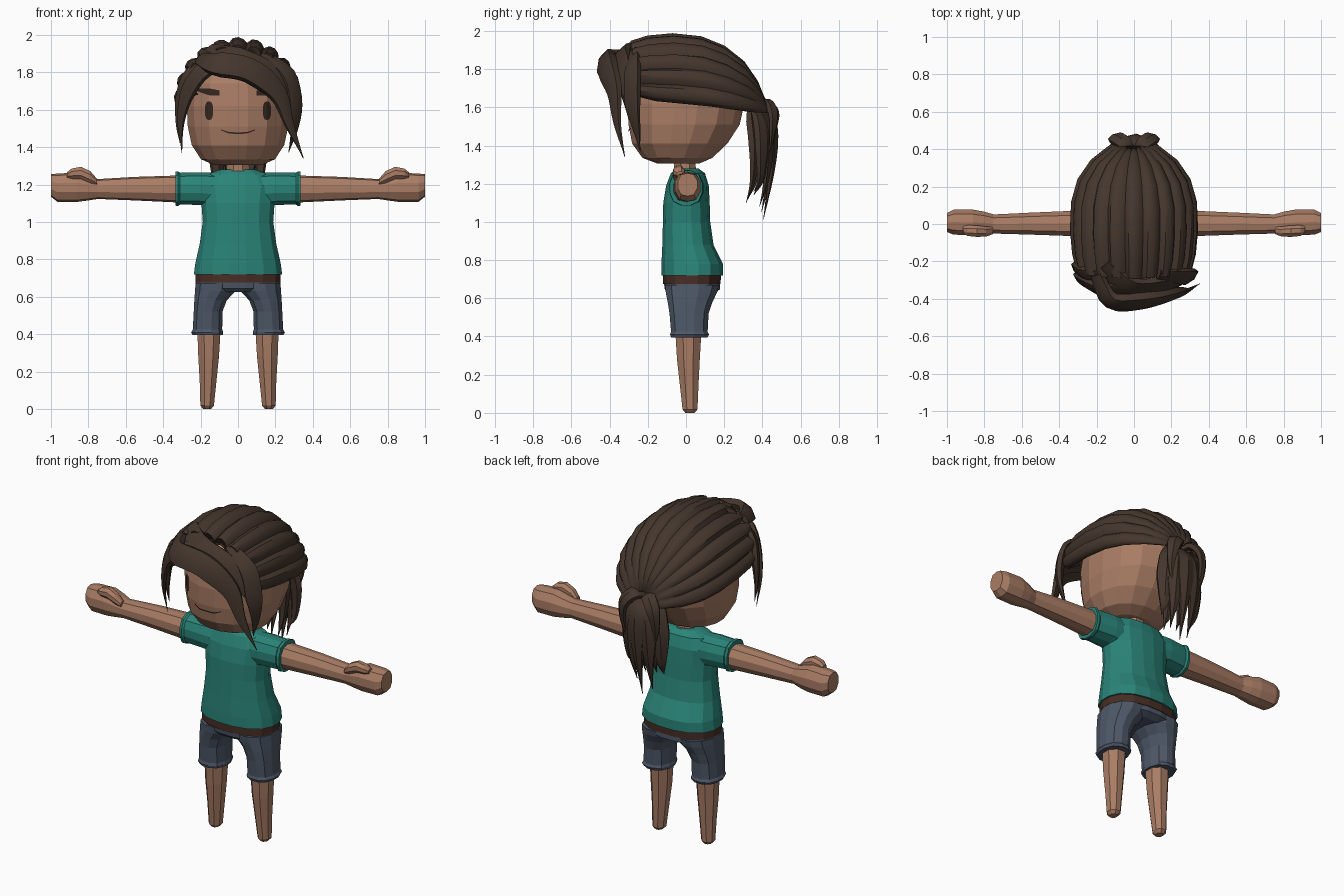
import bpy, bmesh, math
from mathutils import Vector as V
from mathutils.bvhtree import BVHTree

if "Cube" in bpy.data.objects:
    bpy.data.objects.remove(bpy.data.objects["Cube"])


def material(name, rgb):
    m = bpy.data.materials.new(name)
    m.use_nodes = True
    m.diffuse_color = (*rgb, 1)
    m.node_tree.nodes["Principled BSDF"].inputs["Base Color"].default_value = (*rgb, 1)
    return m


SKIN = material("warm skin", (0.40, 0.205, 0.13))
HAIR = material("dark brown hair", (0.058, 0.037, 0.026))
SHIRT = material("teal cloth", (0.023, 0.231, 0.188))
DENIM = material("slate denim", (0.076, 0.098, 0.138))
BELT = material("brown leather", (0.065, 0.027, 0.018))
INK = material("dark feature", (0.035, 0.02, 0.015))
HEAD_CENTRE = V((0, 0, 1.62))


def loft(name, rings, mat, closed=True, smooth=False):
    """Skin a list of point rings, with capped ends when closed."""
    bm = bmesh.new()
    rows = [[bm.verts.new(p) for p in r] for r in rings]
    n = len(rows[0])
    for a, b in zip(rows, rows[1:]):
        for i in range(n if closed else n - 1):
            j = (i + 1) % n
            bm.faces.new((a[i], a[j], b[j], b[i]))
    if closed:
        bm.faces.new(rows[0])
        bm.faces.new(rows[-1])
    bmesh.ops.recalc_face_normals(bm, faces=bm.faces)
    return finish(name, bm, mat, smooth)


def finish(name, bm, mat, smooth=False):
    me = bpy.data.meshes.new(name)
    bm.to_mesh(me)
    bm.free()
    me.materials.append(mat)
    ob = bpy.data.objects.new(name, me)
    bpy.context.collection.objects.link(ob)
    if smooth:
        bpy.ops.object.select_all(action="DESELECT")
        ob.select_set(True)
        bpy.context.view_layer.objects.active = ob
        bpy.ops.object.shade_smooth_by_angle(angle=math.radians(35))
    return ob


def ring(c, u, v, n=12, box=2.0):
    """Superellipse ring; a higher box value gives squarer corners."""
    out = []
    for i in range(n):
        a = math.tau * (i + 0.5) / n
        cs, sn = math.cos(a), math.sin(a)
        k = (abs(cs) ** box + abs(sn) ** box) ** (-1 / box)
        out.append(V(c) + V(u) * cs * k + V(v) * sn * k)
    return out


def column(name, rows, mat, x=0, n=12, box=2.4):
    """Upright loft: rows of z, x centre, x radius, front y, back y."""
    return loft(name, [ring((cx, (f + b) / 2, z), (rx, 0, 0), (0, (b - f) / 2, 0), n, box)
                       for z, cx, rx, f, b in rows], mat)


def limb(name, rows, mat, s, n=8, box=2.6):
    """Sideways loft: rows of x, z centre, z radius, y centre, y radius."""
    return loft(name, [ring((s * x, y, z), (0, ry, 0), (0, 0, rz), n, box)
                       for x, z, rz, y, ry in rows], mat)


def curve(pts, steps=4):
    """Catmull-Rom curve through the points."""
    p = [V(q) for q in pts]
    p = [2 * p[0] - p[1]] + p + [2 * p[-1] - p[-2]]
    out = []
    for a, b, c, d in zip(p, p[1:], p[2:], p[3:]):
        for k in range(steps):
            t = k / steps
            out.append(0.5 * (2 * b + (c - a) * t + (2 * a - 5 * b + 4 * c - d) * t * t
                              + (3 * b - a - 3 * c + d) * t ** 3))
    return out + [p[-2]]


def lock(name, pts, width, thick, centre=HEAD_CENTRE):
    """Flat tapering lock of hair that faces away from the centre."""
    path = curve(pts)
    rings = []
    for i, p in enumerate(path):
        t = i / (len(path) - 1)
        tangent = path[min(i + 1, len(path) - 1)] - path[max(i - 1, 0)]
        side = tangent.cross(p - centre).normalized()
        out = side.cross(tangent).normalized()
        k = max(0.03, min(1, 0.55 + t * 1.8, (1 - t) * 1.9))
        rings.append(ring(p, side * width * k, out * thick * k, 6))
    return loft(name, rings, HAIR, smooth=True)


# Head and neck
head = column("head", [
    (1.305, 0, .13, -.15, .07), (1.335, 0, .2, -.23, .14), (1.41, 0, .25, -.285, .22),
    (1.51, 0, .272, -.305, .285), (1.62, 0, .277, -.31, .31), (1.74, 0, .262, -.295, .3),
    (1.84, 0, .21, -.24, .25), (1.9, 0, .1, -.12, .13)], SKIN, n=16, box=2.2)
column("neck", [(1.2, 0, .075, -.07, .07), (1.27, 0, .065, -.065, .055),
                (1.34, 0, .06, -.065, .05)], SKIN, n=8)

# Face details laid as thin plates on the head
bm = bmesh.new()
bm.from_mesh(head.data)
surface = BVHTree.FromBMesh(bm)
bm.free()


def face_strip(name, line, steps=3):
    """Plate on the face; line holds x, z, half height."""
    bm = bmesh.new()
    rows = []
    for x, z, h in curve(line, steps):
        pair = []
        for zz in (z - h, z + h):
            hit = surface.ray_cast(V((x, -2, zz)), V((0, 1, 0)))[0]
            pair.append(bm.verts.new(hit + V((0, -0.006, 0))))
        rows.append(pair)
    for a, b in zip(rows, rows[1:]):
        bm.faces.new((a[0], b[0], b[1], a[1]))
    finish(name, bm, INK)


for s, side in ((1, "left"), (-1, "right")):
    face_strip(side + "_eye", [(s * .155 + dx, 1.595, h) for dx, h in
                               ((-.021, .022), (-.012, .046), (.012, .046), (.021, .022))])
    face_strip(side + "_eyebrow", [(s * .1, 1.69, .013), (s * .15, 1.695, .018),
                                   (s * .215, 1.705, .008)])
face_strip("mouth", [(-.09, 1.492, .002), (-.05, 1.478, .004), (0, 1.475, .004),
                     (.05, 1.478, .004), (.09, 1.492, .002)])

# Pleated hair cap, swept back from the hairline to the tie
LOCKS, SPREAD = 11, math.radians(96)
PLEAT = (0, 0.85, 1.0, 0.7)
rings = []
for y, rx, cz, rz, depth in (
        (-.255, .215, 1.7, .17, .02), (-.285, .275, 1.68, .235, .03),
        (-.2, .295, 1.665, .275, .03), (-.07, .31, 1.655, .3, .027),
        (.08, .307, 1.64, .302, .024), (.2, .275, 1.62, .275, .022),
        (.3, .21, 1.6, .22, .018), (.37, .125, 1.585, .14, .012), (.41, .05, 1.575, .06, .004)):
    row = []
    for i in range(LOCKS * 4 + 1):
        a = (2 * i / (LOCKS * 4) - 1) * SPREAD
        d = depth * PLEAT[i % 4]
        row.append(V((math.sin(a) * (rx + d), y + .04 * (1 - math.cos(a)), cz + math.cos(a) * (rz + d))))
    rings.append(row)
cap = loft("hair_cap", rings, HAIR, closed=False, smooth=True)
shell = cap.modifiers.new("thickness", "SOLIDIFY")
shell.thickness = 0.012
shell.offset = 0

# Fringe: long sweep to the left, shorter locks either side
lock("fringe_sweep", [(-.2, -.27, 1.87), (-.12, -.41, 1.845), (.06, -.41, 1.81), (.21, -.375, 1.69),
                      (.275, -.36, 1.52), (.35, -.32, 1.34)], .075, .04)
lock("fringe_upper", [(-.16, -.22, 1.92), (-.02, -.34, 1.87), (.16, -.33, 1.79),
                      (.27, -.3, 1.67), (.3, -.27, 1.55)], .085, .03)
lock("fringe_left", [(.13, -.27, 1.9), (.265, -.28, 1.79), (.305, -.28, 1.62),
                     (.3, -.26, 1.49), (.27, -.24, 1.37)], .055, .025)
lock("fringe_right", [(.0, -.33, 1.88), (-.17, -.35, 1.82), (-.265, -.31, 1.7),
                      (-.305, -.28, 1.54), (-.3, -.25, 1.37)], .055, .025)
lock("fringe_right_back", [(-.1, -.27, 1.9), (-.25, -.27, 1.79), (-.3, -.24, 1.66),
                           (-.315, -.23, 1.52), (-.31, -.22, 1.42)], .05, .025)

# Ponytail of tapering locks
tail_core = V((0, .2, 1.35))
for i, (x, y, tip) in enumerate(((-.1, .4, 1.14), (-.05, .44, 1.05), (.01, .45, 1.01),
                                 (.06, .43, 1.08), (.1, .4, 1.16), (-.03, .37, 1.12), (.05, .36, 1.1))):
    lock("ponytail_lock_%d" % (i + 1),
         [(x * .3, .35, 1.62), (x * .8, y - .01, 1.52), (x * 1.1, y, 1.38),
          (x * 1.1, y - .01, 1.22), (x, y - .045, tip)], .058, .032, tail_core)
for s, side in ((1, "left"), (-1, "right")):
    lock(side + "_tie_loop", [(s * .01, .37, 1.6), (s * .05, .43, 1.62), (s * .1, .46, 1.56),
                              (s * .11, .45, 1.44), (s * .08, .43, 1.3)], .045, .025, tail_core)

# Shirt, belt and hips
column("shirt", [
    (.72, 0, .238, -.13, .195), (.78, 0, .23, -.13, .195), (.88, 0, .207, -.125, .145),
    (1.0, 0, .19, -.122, .128), (1.1, 0, .197, -.12, .125), (1.19, 0, .21, -.105, .12),
    (1.255, 0, .17, -.08, .1), (1.28, 0, .095, -.055, .065)], SHIRT, n=16)
column("belt", [(.675, 0, .23, -.122, .182), (.725, 0, .23, -.122, .185)], BELT, n=16)
column("shorts_hips", [(.625, 0, .2, -.09, .14), (.645, 0, .23, -.112, .178),
                       (.685, 0, .228, -.118, .178)], DENIM, n=16)

for s, side in ((1, "left"), (-1, "right")):
    # Shorts leg with a turned cuff
    column(side + "_shorts_leg", [(z, s * x, r, f, b) for z, x, r, f, b in (
        (.395, .162, .082, -.08, .115), (.41, .165, .087, -.085, .122), (.425, .163, .08, -.08, .115),
        (.52, .16, .078, -.088, .12), (.58, .147, .088, -.098, .14), (.63, .122, .11, -.108, .165),
        (.67, .116, .113, -.112, .175))], DENIM, n=12)
    # Tapering bare leg
    column(side + "_leg", [(z, s * x, r, f, b) for z, x, r, f, b in (
        (0, .165, .022, -.005, .045), (.018, .165, .038, -.02, .062), (.15, .16, .047, -.035, .068),
        (.28, .157, .058, -.05, .075), (.44, .155, .066, -.06, .085))], SKIN, n=8)
    # Sleeve
    limb(side + "_sleeve", [(.1, 1.17, .095, .005, .085), (.2, 1.178, .088, .003, .09),
                            (.31, 1.178, .086, .0, .08), (.32, 1.178, .094, .0, .088),
                            (.335, 1.178, .092, .0, .086)], SHIRT, s, n=12)
    # Arm ending in a fist, with the thumb folded on top
    limb(side + "_arm", [(.3, 1.176, .073, .003, .07), (.55, 1.178, .063, .002, .06),
                         (.75, 1.176, .053, 0, .052), (.8, 1.18, .065, .005, .062),
                         (.86, 1.185, .078, .008, .07), (.965, 1.183, .076, .01, .068),
                         (1.0, 1.195, .06, .008, .052)], SKIN, s, n=10)
    limb(side + "_thumb", [(.755, 1.215, .018, -.035, .02), (.79, 1.24, .033, -.04, .028),
                           (.84, 1.262, .034, -.038, .032), (.89, 1.258, .028, -.035, .03),
                           (.915, 1.25, .015, -.03, .018)], SKIN, s)
